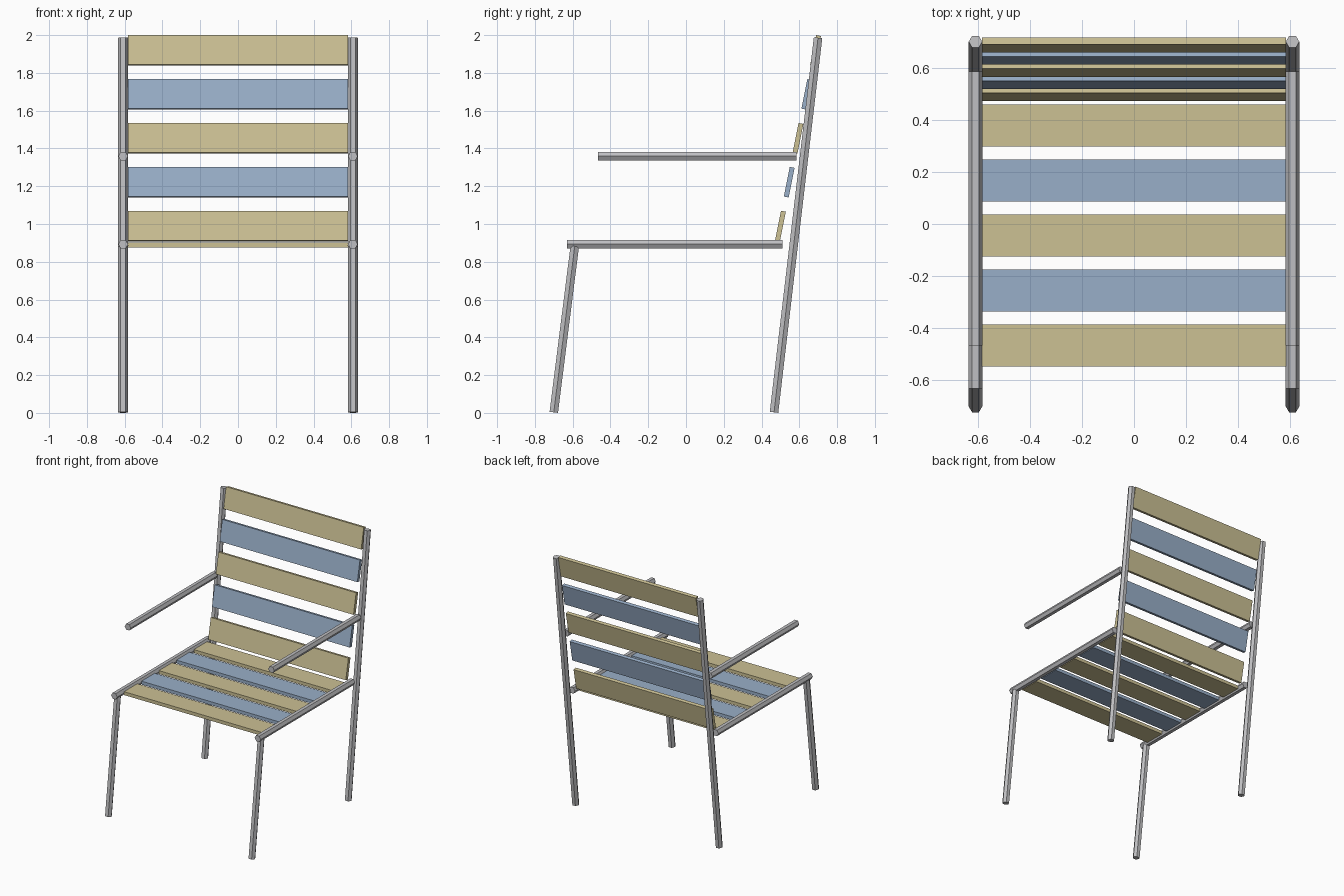
import bpy, bmesh, math
from mathutils import Vector, Matrix

if "Cube" in bpy.data.objects:
    bpy.data.objects.remove(bpy.data.objects["Cube"])


def material(name, srgb):
    m = bpy.data.materials.new(name)
    lin = [((c + 0.055) / 1.055) ** 2.4 for c in srgb]
    m.diffuse_color = (*lin, 1.0)
    m.use_nodes = True
    m.node_tree.nodes["Principled BSDF"].inputs["Base Color"].default_value = m.diffuse_color
    return m


STEEL = material("steel grey", (0.75, 0.75, 0.76))
TAN = material("tan slat", (0.80, 0.755, 0.58))
BLUE = material("blue slat", (0.60, 0.685, 0.785))

TUBE_X = 0.608   # tube centre line
TUBE_R = 0.026   # hexagon radius
SLAT_W, SLAT_H, SLAT_T = 1.166, 0.16, 0.026


def finish(name, bm, mat):
    bmesh.ops.recalc_face_normals(bm, faces=bm.faces)
    mesh = bpy.data.meshes.new(name)
    bm.to_mesh(mesh)
    bm.free()
    mesh.materials.append(mat)
    ob = bpy.data.objects.new(name, mesh)
    bpy.context.collection.objects.link(ob)
    return ob


def tube_pair(name, start, end):
    """Hexagonal tube between two (y, z) points, on both sides."""
    a, b = Vector((0, *start)), Vector((0, *end))
    d = (b - a).normalized()
    side, up = Vector((1, 0, 0)), Vector((0, -d.z, d.y))
    for label, sx in (("left", -1), ("right", 1)):
        bm = bmesh.new()
        rings = []
        for p in (a, b):
            c = p + side * TUBE_X * sx
            rings.append([bm.verts.new(c + TUBE_R * (side * math.cos(t) + up * math.sin(t)))
                          for t in (i * math.pi / 3 for i in range(6))])
        for i in range(6):
            j = (i + 1) % 6
            bm.faces.new((rings[0][i], rings[0][j], rings[1][j], rings[1][i]))
        for r in rings:
            bm.faces.new(r)
        finish(f"{label}_{name}", bm, STEEL)


def slat(name, y, z, tilt, mat):
    """Flat board; tilt is the angle of its width above horizontal."""
    bm = bmesh.new()
    bmesh.ops.create_cube(bm, size=1, matrix=Matrix.Translation((0, y, z))
                          @ Matrix.Rotation(tilt, 4, 'X')
                          @ Matrix.Diagonal((SLAT_W, SLAT_H, SLAT_T, 1)))
    finish(name, bm, mat)


# Tubular frame
tube_pair("front_leg", (-0.70, 0.003), (-0.589, 0.882))
tube_pair("back_leg", (0.466, 0.003), (0.699, 1.986))
tube_pair("seat_rail", (-0.63, 0.893), (0.512, 0.893))
tube_pair("armrest", (-0.466, 1.359), (0.585, 1.359))

# Seat and backrest slats, alternating tan and blue
for i in range(5):
    mat = BLUE if i % 2 else TAN
    slat(f"seat_slat_{i + 1}", -0.466 + 0.211 * i, 0.889, 0, mat)
    slat(f"back_slat_{i + 1}", 0.50 + 0.0465 * i, 0.989 + 0.2325 * i, math.atan2(1, 0.2), mat)
